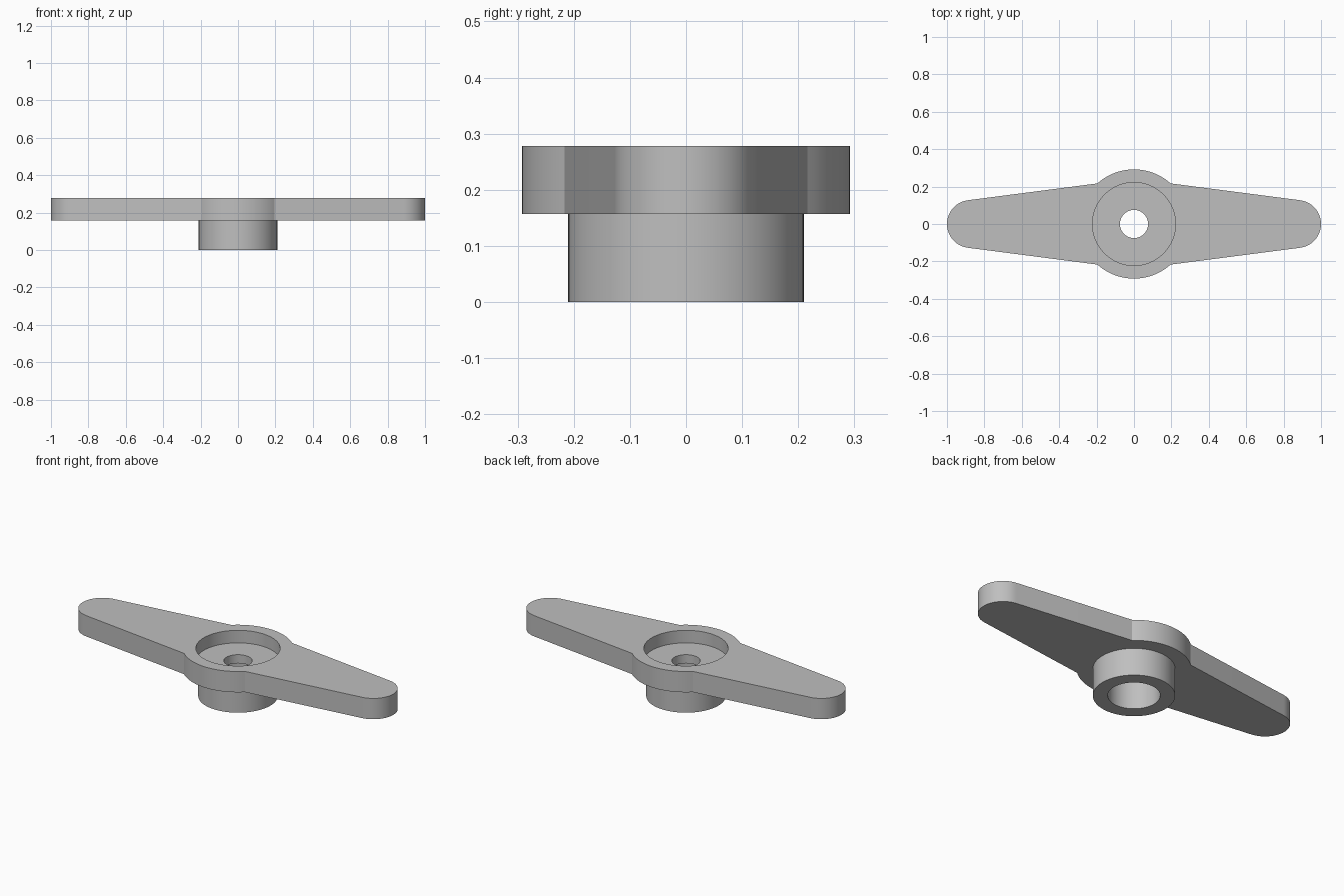
import bpy, bmesh
from math import sin, cos, atan2, radians, pi, sqrt

default = bpy.data.objects.get("Cube")
if default:
    bpy.data.objects.remove(default, do_unlink=True)

PLATE_BOTTOM, PLATE_TOP = 0.157, 0.278
HUB_R, TIP_R, TIP_X = 0.292, 0.128, 0.872
SLOPE = radians(7.4)

grey = bpy.data.materials.new("light grey")
grey.use_nodes = True
colour = (0.52, 0.52, 0.52, 1)
grey.diffuse_color = colour
grey.node_tree.nodes["Principled BSDF"].inputs["Base Color"].default_value = colour


def prism(name, outline, z0, z1):
    """Solid made by extruding a closed outline upwards."""
    bm = bmesh.new()
    face = bm.faces.new([bm.verts.new((x, y, z0)) for x, y in outline])
    new = bmesh.ops.extrude_face_region(bm, geom=[face])["geom"]
    for v in new:
        if isinstance(v, bmesh.types.BMVert):
            v.co.z = z1
    bmesh.ops.recalc_face_normals(bm, faces=bm.faces)
    mesh = bpy.data.meshes.new(name)
    bm.to_mesh(mesh)
    bm.free()
    mesh.materials.append(grey)
    obj = bpy.data.objects.new(name, mesh)
    bpy.context.collection.objects.link(obj)
    return obj


def arc(cx, radius, a0, a1, n):
    angles = [a0 + (a1 - a0) * i / n for i in range(n + 1)]
    return [(cx + radius * cos(a), radius * sin(a)) for a in angles]


def cylinder(name, radius, z0, z1):
    return prism(name, arc(0, radius, 0, 2 * pi, 96)[:-1], z0, z1)


def combine(obj, other, operation):
    """Apply a boolean and discard the helper."""
    bpy.context.view_layer.objects.active = obj
    mod = obj.modifiers.new(operation.title(), "BOOLEAN")
    mod.operation, mod.object, mod.solver = operation, other, "EXACT"
    bpy.ops.object.modifier_apply(modifier=mod.name)
    bpy.data.objects.remove(other, do_unlink=True)


# Arm outline: tip arc, tangent edge and central bulge, repeated for both arms
tangent = pi / 2 - SLOPE
dist = TIP_R + TIP_X * cos(tangent)          # edge distance from the centre
along = sqrt(HUB_R ** 2 - dist ** 2)
jx = dist * cos(tangent) + along * sin(tangent)
jy = dist * sin(tangent) - along * cos(tangent)
joint = atan2(jy, jx)
half = arc(TIP_X, TIP_R, -tangent, tangent, 32) + arc(0, HUB_R, joint, pi - joint, 32)
handle = prism("wing_handle", half + [(-x, -y) for x, y in half], PLATE_BOTTOM, PLATE_TOP)

# Boss below, then recess, bore and through hole
combine(handle, cylinder("boss", 0.21, 0, 0.18), "UNION")
combine(handle, cylinder("recess", 0.222, 0.205, 0.4), "DIFFERENCE")
combine(handle, cylinder("bore", 0.134, -0.1, 0.155), "DIFFERENCE")
combine(handle, cylinder("through_hole", 0.075, -0.1, 0.4), "DIFFERENCE")

bpy.ops.object.select_all(action="DESELECT")
handle.select_set(True)
bpy.context.view_layer.objects.active = handle
bpy.ops.object.shade_smooth_by_angle(angle=radians(25))
